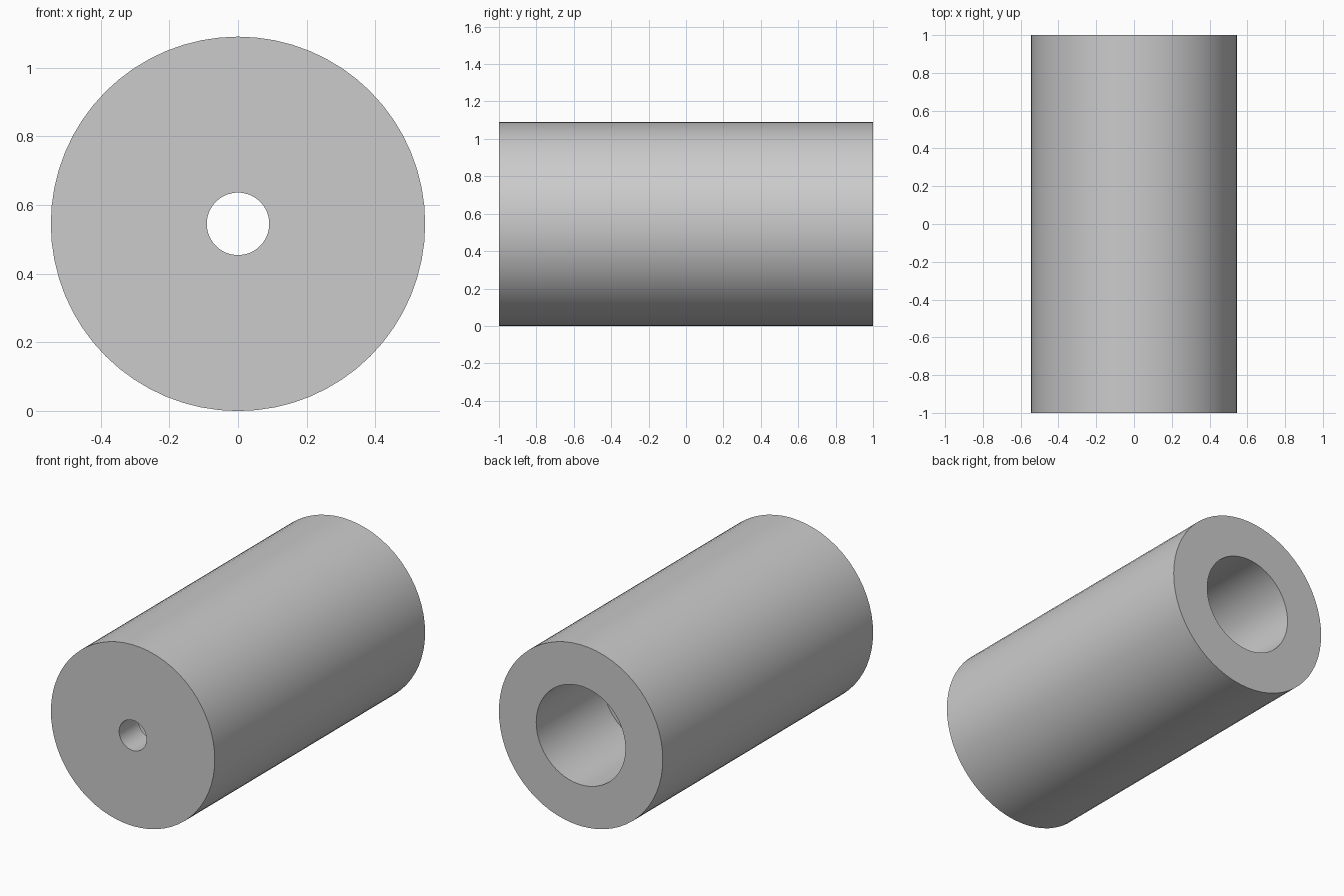
import bpy, bmesh, math
from mathutils import Matrix, Vector

if "Cube" in bpy.data.objects:
    bpy.data.objects.remove(bpy.data.objects["Cube"])

SEGMENTS = 64
R = 6 / 11  # outer radius, also height of the axis

# Closed half-section (radius, y): outer wall, rear bore, inner passage, front pinhole
profile = [
    (R, -1.0), (R, 1.0),
    (0.297, 1.0), (0.297, 0.364),
    (0.23, 0.364), (0.23, -0.818),
    (0.091, -0.818), (0.091, -1.0),
]

bm = bmesh.new()

# Revolve the section around the y axis
rings = []
for r, y in profile:
    ring = []
    for i in range(SEGMENTS):
        a = 2 * math.pi * i / SEGMENTS
        ring.append(bm.verts.new((r * math.cos(a), y, R + r * math.sin(a))))
    rings.append(ring)

for k, ring in enumerate(rings):
    nxt = rings[(k + 1) % len(rings)]
    for i in range(SEGMENTS):
        j = (i + 1) % SEGMENTS
        bm.faces.new((ring[i], ring[j], nxt[j], nxt[i]))

bmesh.ops.recalc_face_normals(bm, faces=bm.faces)
mesh = bpy.data.meshes.new("stepped_sleeve")
bm.to_mesh(mesh)
bm.free()

sleeve = bpy.data.objects.new("stepped_sleeve", mesh)
bpy.context.collection.objects.link(sleeve)

# Smooth walls, crisp rims
bpy.context.view_layer.objects.active = sleeve
sleeve.select_set(True)
bpy.ops.object.shade_smooth_by_angle(angle=math.radians(30))
